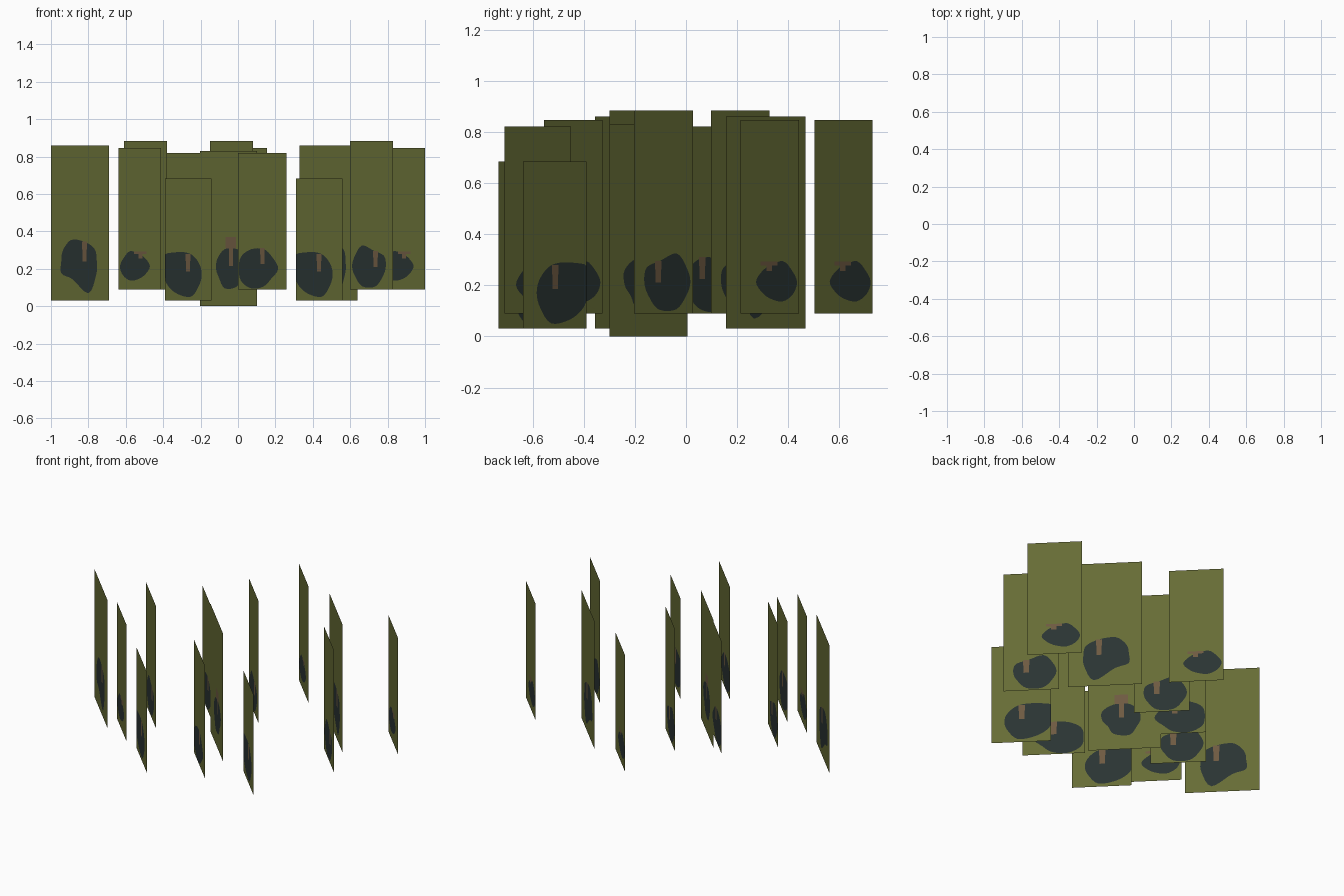
import bpy
import math
from mathutils import Vector
from mathutils.geometry import delaunay_2d_cdt

if "Cube" in bpy.data.objects:
    bpy.data.objects.remove(bpy.data.objects["Cube"])


def material(name, rgb):
    m = bpy.data.materials.new(name)
    m.diffuse_color = (*rgb, 1.0)
    m.use_nodes = True
    m.node_tree.nodes["Principled BSDF"].inputs["Base Color"].default_value = m.diffuse_color
    return m


MATERIALS = [material("olive_card", (0.133, 0.150, 0.036)),
             material("dark_leaf", (0.023, 0.034, 0.033)),
             material("brown_stem", (0.156, 0.102, 0.054))]


def leaf_outline(cx, cz, radii, steps=4):
    """Smooth closed blob through evenly spaced radii around a centre."""
    n = len(radii)
    ring = [Vector((cx + r * math.cos(math.tau * i / n), cz + r * math.sin(math.tau * i / n)))
            for i, r in enumerate(radii)]
    out = []
    for i in range(n):
        a, b, c, d = (ring[(i + k) % n] for k in (-1, 0, 1, 2))
        for s in range(steps):
            t = s / steps
            out.append(0.5 * (2 * b + (c - a) * t + (2 * a - 5 * b + 4 * c - d) * t * t
                              + (3 * b - a - 3 * c + d) * t ** 3))
    return out


def stem_outline(x, low, high, head):
    """Narrow stalk with a wider head."""
    neck, w = high - 0.4 * (high - low), 1.1
    right = [(w, low), (w, neck), (head, neck), (head, high)]
    return [Vector((x + u, z)) for u, z in right] + [Vector((x - u, z)) for u, z in right[::-1]]


def card_mesh(name, size, leaf, stem):
    """Flat diagonal card with the leaf and stem cut into its face."""
    width, bottom, top = size
    rect = [Vector(p) for p in ((0, bottom), (width, bottom), (width, top), (0, top))]
    verts, faces = [], []
    for loop in (rect, leaf_outline(*leaf), stem_outline(*stem)):
        faces.append(list(range(len(verts), len(verts) + len(loop))))
        verts += [Vector((min(max(p.x, 0), width), min(max(p.y, bottom), top))) for p in loop]
    pts, _, tris, _, _, source = delaunay_2d_cdt(verts, [], faces, 1, 1e-4)
    mesh = bpy.data.meshes.new(name)
    mesh.from_pydata([((p.x - width / 2) / 100, (width / 2 - p.x) / 100, p.y / 100)
                      for p in pts], [], tris)
    for m in MATERIALS:
        mesh.materials.append(m)
    for poly, src in zip(mesh.polygons, source):
        poly.material_index = max(src, default=0)
    return mesh


def cards(kind, size, leaf, stem, places):
    """Place copies of one card design, all facing the same diagonal."""
    mesh = card_mesh(kind + "_card", size, leaf, stem)
    for i, (x, y) in enumerate(places):
        card = bpy.data.objects.new(f"{kind}_plant_card_{i + 1}", mesh)
        card.location = (x, y, 0)
        bpy.context.collection.objects.link(card)


# Designs in hundredths: (width, bottom, top), (leaf centre, radii), stem, then places in units
cards("wide", (31, 3, 86),
      (14.5, 24, (10, 11, 11, 12, 10, 9, 11, 10, 18, 12)),
      (18, 24, 34.5, 1.3), [(-0.845, -0.20), (0.485, 0.312)])
cards("round", (22.8, 9, 84.6),
      (8.8, 21.3, (8, 7, 7, 8.5, 7.5, 8, 8, 8, 7, 7)),
      (11.7, 25.5, 29.3, 3.3), [(-0.525, -0.441), (0.04, 0.616), (0.885, 0.328)])
cards("tall", (23, 9, 88.3),
      (10, 21, (9, 10, 9, 12, 9.5, 9, 9, 11, 11, 9)),
      (13.6, 21, 29.5, 1.3), [(-0.495, -0.185), (-0.035, 0.212), (0.715, -0.088)])
cards("lobed", (26, 9, 82),
      (10.5, 20, (11, 10, 11, 11, 11, 10, 11, 11, 10, 9)),
      (13, 22.5, 31, 1.3), [(-0.26, 0.064), (0.13, -0.58)])
cards("short", (24.8, 3, 68.3),
      (10, 17, (9.5, 10, 11.5, 12.5, 16, 11, 10.5, 11, 12.5, 10)),
      (12.2, 18.5, 28, 1.3), [(-0.265, -0.61), (0.435, -0.513)])
cards("bent", (30.5, 0, 83),
      (16.5, 20, (8, 10, 11, 11, 9, 8, 8, 11, 10, 7)),
      (16.5, 21.5, 37, 2.8), [(-0.05, -0.147)])
